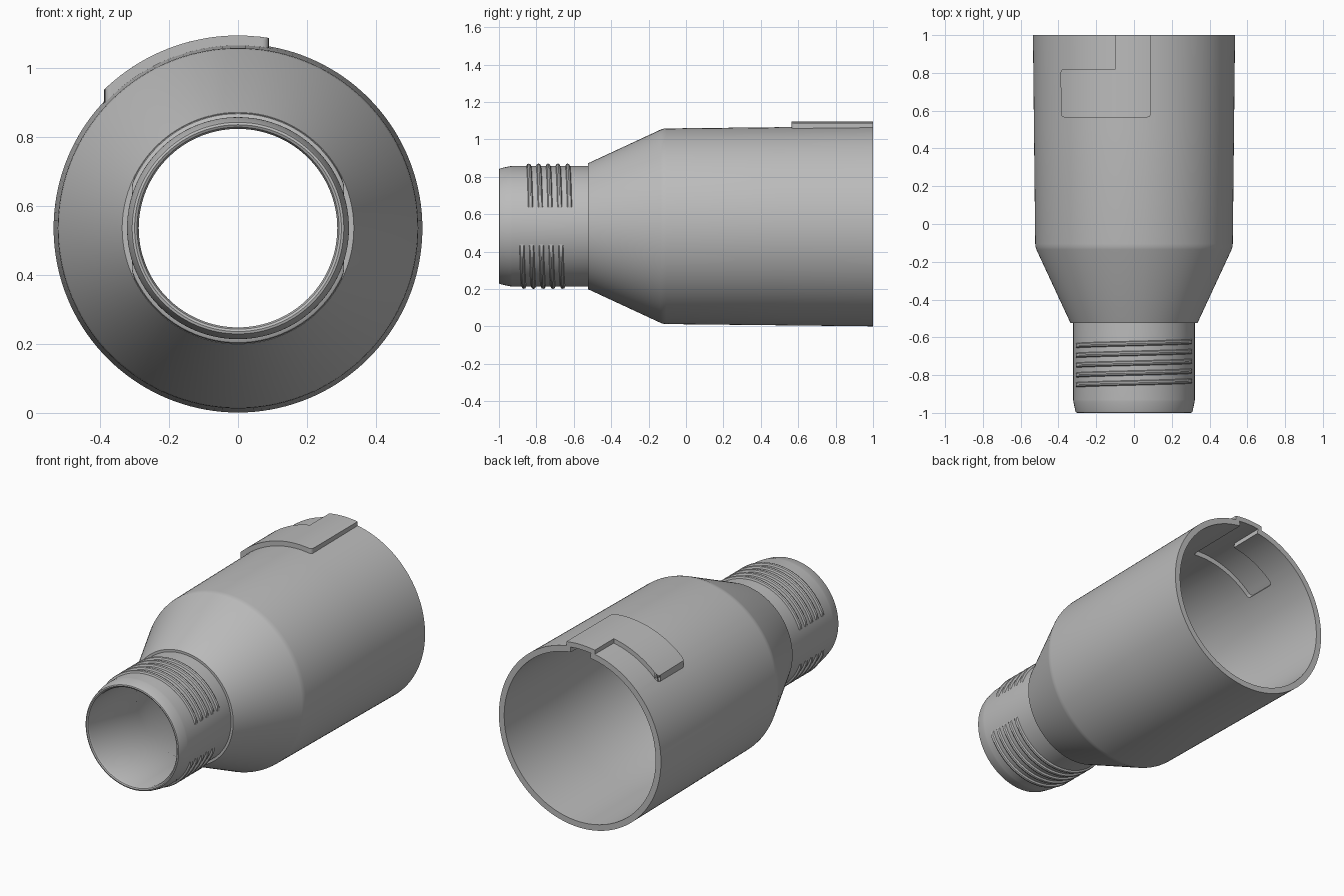
import bpy, bmesh, math
from itertools import product
from mathutils import Vector

AXIS_Z = 0.536
HOUSING_R = 0.559
WALL = 0.026          # side wall of the slot housing
SLEEVE_START = 0.5

if "Cube" in bpy.data.objects:
    bpy.data.objects.remove(bpy.data.objects["Cube"], do_unlink=True)

grey = bpy.data.materials.new("plain_grey")
grey.use_nodes = True
grey.diffuse_color = (0.5, 0.5, 0.5, 1)
grey.node_tree.nodes["Principled BSDF"].inputs["Base Color"].default_value = (0.5, 0.5, 0.5, 1)


def make_object(name, bm):
    bmesh.ops.recalc_face_normals(bm, faces=bm.faces[:])
    if bm.calc_volume(signed=True) < 0:
        bmesh.ops.reverse_faces(bm, faces=bm.faces[:])
    mesh = bpy.data.meshes.new(name)
    bm.to_mesh(mesh)
    bm.free()
    mesh.materials.append(grey)
    obj = bpy.data.objects.new(name, mesh)
    bpy.context.collection.objects.link(obj)
    bpy.ops.object.select_all(action='DESELECT')
    obj.select_set(True)
    bpy.context.view_layer.objects.active = obj
    bpy.ops.object.shade_smooth_by_angle(angle=math.radians(30))


def polar(r, angle, y):
    """Point around the tube axis, angle measured from the top towards +x."""
    return Vector((r * math.sin(angle), y, AXIS_Z + r * math.cos(angle)))


def outer(y):
    return 0.523 + 0.012 * (y + 0.105) / 1.105


def inner(y):
    return 0.489 + 0.011 * (y + 0.105) / 1.105


# L-shaped bayonet outline, as angles around the tube and lengths along it
left, step, right = (math.asin(x / 0.535) for x in (-0.39, -0.098, 0.09))
front, rear = 0.565, 0.82
turn_in = WALL / 0.535
slot_left, slot_step, slot_right = left + turn_in, step + turn_in, right - turn_in
slot_front, slot_rear = front + WALL, rear - WALL

# Angular and lengthwise stations that include every edge of the outline
keys = [left, step, right, slot_left, slot_step, slot_right]
uniform = [math.radians(2.5 * i - 180) for i in range(144)]
angles = sorted(keys + [a for a in uniform
                        if min(abs(a - k) for k in keys) > math.radians(2)])
lengths = [SLEEVE_START, front, slot_front, slot_rear, rear, 1.0]
n = len(angles)

bm = bmesh.new()

# Neck, shoulder and start of the sleeve: one open profile spun round the axis
profile = [
    (inner(SLEEVE_START), SLEEVE_START), (0.489, -0.105), (0.484, -0.13),
    (0.288, -0.55), (0.288, -0.985), (0.293, -0.996), (0.300, -1.0),
    (0.307, -0.998), (0.311, -0.988), (0.321, -0.94), (0.322, -0.93),
    (0.322, -0.525), (0.336, -0.525), (0.517, -0.135), (0.521, -0.122),
    (0.523, -0.105), (outer(SLEEVE_START), SLEEVE_START)]
rows = [[bm.verts.new(polar(r, a, y)) for r, y in profile] for a in angles]
for i in range(n):
    a, b = rows[i], rows[(i + 1) % n]
    for j in range(len(profile) - 1):
        bm.faces.new((a[j], a[j + 1], b[j + 1], b[j]))

# Sleeve end: three thin layers - slot depth, outer skin, raised housing
grid = {}


def vert(i, j, k):
    key = (i % n, j, k)
    if key not in grid:
        a, y = angles[i % n], lengths[j]
        if k < 3:
            co = polar((inner(y), outer(y) - 0.005, outer(y))[k], a, y)
        else:
            x = outer(y) * math.sin(a)
            co = Vector((x, y, AXIS_Z + math.sqrt(HOUSING_R ** 2 - x ** 2)))
        grid[key] = bm.verts.new(co)
    return grid[key]


def inside(a, y, lo, mid, hi, start, end):
    return start < y and (lo if y < end else mid) < a < hi


def solid(i, j, k):
    if j < 0:
        return True
    if j >= len(lengths) - 1 or k not in (0, 1, 2):
        return False
    if k == 1:
        return True
    i %= n
    if i == n - 1:
        return k == 0
    a = (angles[i] + angles[i + 1]) / 2
    y = (lengths[j] + lengths[j + 1]) / 2
    if k == 0:
        return not inside(a, y, slot_left, slot_step, slot_right, slot_front, slot_rear)
    return inside(a, y, left, step, right, front, rear)


for cell in product(range(n), range(len(lengths) - 1), range(3)):
    if not solid(*cell):
        continue
    for axis, side in product(range(3), range(2)):
        beside = list(cell)
        beside[axis] += 2 * side - 1
        if solid(*beside):
            continue
        u, v = [d for d in range(3) if d != axis]
        corners = []
        for du, dv in ((0, 0), (1, 0), (1, 1), (0, 1)):
            c = list(cell)
            c[axis] += side
            c[u] += du
            c[v] += dv
            corners.append(vert(*c))
        bm.faces.new(corners)

# Round the free corners of the housing and of its slot
bends = [(left, front, 2), (right, front, 2), (left, rear, 2),
         (slot_left, slot_front, 0), (slot_right, slot_front, 0), (slot_left, slot_rear, 0)]
edges = []
for a, y, k in bends:
    i, j = angles.index(a), lengths.index(y)
    edges.append(bm.edges.get((vert(i, j, k), vert(i, j, k + 1))))
bmesh.ops.bevel(bm, geom=edges, offset=0.018, segments=4, profile=0.5,
                affect='EDGES', clamp_overlap=True)
bmesh.ops.remove_doubles(bm, verts=bm.verts[:], dist=1e-5)
make_object("reducer_body", bm)

# Helical neck thread, interrupted by flats on both sides
thread = bmesh.new()
pitch, turns, steps = 0.052, 5, 96
section = [(0.305, -0.015), (0.322, -0.013), (0.332, -0.008), (0.335, 0),
           (0.332, 0.008), (0.322, 0.013), (0.305, 0.015)]
rings = []
for i in range(turns * steps + 1):
    turn = i / steps
    angle = math.tau * (turn + 0.25)
    flat = 0.307 / max(abs(math.sin(angle)), 0.1)
    rings.append([thread.verts.new(polar(min(r, flat), angle, -0.88 + pitch * turn + dy))
                  for r, dy in section])
for a, b in zip(rings, rings[1:]):
    for j in range(len(section)):
        k = (j + 1) % len(section)
        thread.faces.new((a[j], a[k], b[k], b[j]))
thread.faces.new(rings[0])
thread.faces.new(rings[-1])
make_object("neck_thread", thread)
